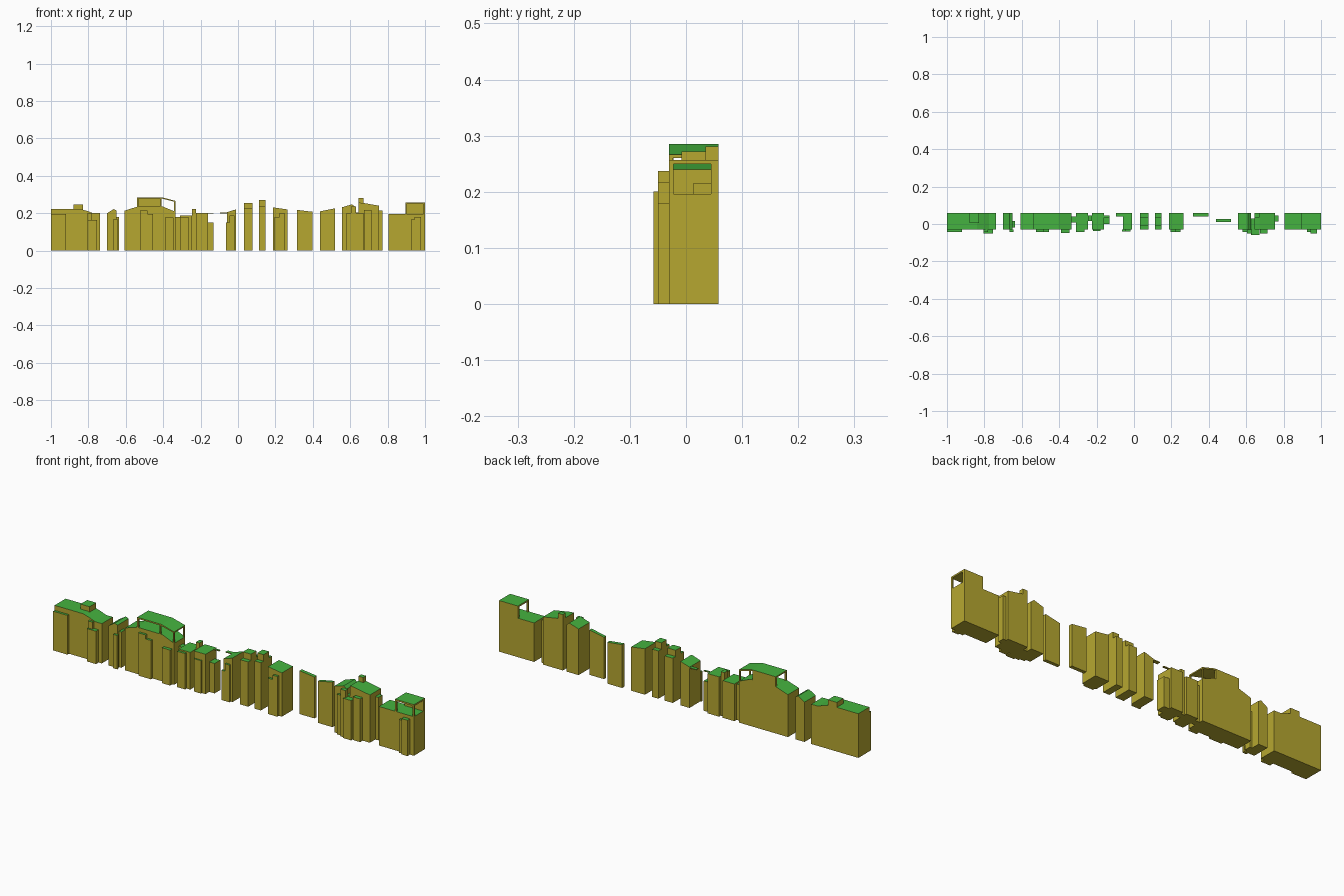
import bpy, bmesh

FRONT, BACK = -0.03, 0.058   # common street line and rear line


def material(name, col):
    m = bpy.data.materials.new(name)
    m.diffuse_color = col
    return m


WALL = material("wall_olive", (0.47, 0.39, 0.03, 1))
ROOF = material("roof_green", (0.06, 0.45, 0.05, 1))


def extrude(name, profile, y0, y1):
    """Extrude an x-z outline along y; upward faces get the roof colour."""
    bm = bmesh.new()
    face = bm.faces.new([bm.verts.new((x, y0, z)) for x, z in profile])
    ext = bmesh.ops.extrude_face_region(bm, geom=[face])
    verts = [v for v in ext["geom"] if isinstance(v, bmesh.types.BMVert)]
    bmesh.ops.translate(bm, vec=(0, y1 - y0, 0), verts=verts)
    bmesh.ops.recalc_face_normals(bm, faces=bm.faces)
    for f in bm.faces:
        f.normal_update()
        f.material_index = 1 if f.normal.z > 0.3 else 0
    mesh = bpy.data.meshes.new(name)
    bm.to_mesh(mesh)
    bm.free()
    mesh.materials.append(WALL)
    mesh.materials.append(ROOF)
    ob = bpy.data.objects.new(name, mesh)
    bpy.context.collection.objects.link(ob)
    return ob


def block(name, roofline, y0=FRONT, y1=BACK, base=0.0):
    """Building body under a roofline given left to right."""
    return extrude(name, [(roofline[0][0], base)] + roofline + [(roofline[-1][0], base)][:1], y0, y1)


def box(name, x0, x1, z1, y0=FRONT, y1=BACK, z0=0.0):
    return block(name, [(x0, z1), (x1, z1)], y0, y1, z0)


def bays(name, rows):
    """Projecting bays on the street side: x0, x1, height, front y."""
    for i, (x0, x1, z, y) in enumerate(rows):
        box(f"{name}_{i + 1}", x0, x1, z, y, FRONT)


# West end building with sloping east shoulder
block("west_building", [(-1, 0.222), (-0.84, 0.222), (-0.80, 0.21), (-0.775, 0.20), (-0.737, 0.20)])
box("west_roof_box", -0.88, -0.83, 0.247, 0.005, 0.058, 0.215)
bays("west_bay", [(-1, -0.92, 0.197, -0.042), (-0.805, -0.78, 0.20, -0.042),
                  (-0.805, -0.755, 0.165, -0.051)])

# Narrow building
block("narrow_building", [(-0.70, 0.20), (-0.665, 0.222), (-0.65, 0.215)])
box("narrow_side_wing", -0.65, -0.637, 0.18, -0.018, 0.015)
bays("narrow_bay", [(-0.665, -0.643, 0.17, -0.042)])

# Large hall with open roof loggia
block("hall_body", [(-0.608, 0.213), (-0.54, 0.235), (-0.40, 0.235), (-0.335, 0.208)])
extrude("hall_canopy", [(-0.54, 0.278), (-0.54, 0.285), (-0.405, 0.285), (-0.335, 0.266),
                        (-0.335, 0.260), (-0.407, 0.278)], FRONT, BACK)
box("hall_loggia_back_wall", -0.54, -0.41, 0.28, 0.048, BACK, 0.22)
for x in (-0.54, -0.417):
    box("hall_loggia_post", x, x + 0.008, 0.28, FRONT, -0.022, 0.22)
for y in (FRONT, BACK - 0.007):
    box("hall_canopy_post", -0.342, -0.335, 0.264, y, y + 0.007, 0.20)
bays("hall_bay", [(-0.525, -0.485, 0.215, -0.042), (-0.485, -0.455, 0.195, -0.042),
                  (-0.39, -0.345, 0.178, -0.047)])

# Low cottages with links between them
box("cottage_link_west", -0.335, -0.305, 0.18, 0.008, 0.04)
box("cottage_west", -0.31, -0.245, 0.187)
box("cottage_chimney_link", -0.245, -0.225, 0.222, 0.015, 0.045)
box("cottage_east", -0.225, -0.16, 0.20)
box("cottage_link_east", -0.16, -0.13, 0.15, 0.0, 0.045)
box("thin_roof_over_link", -0.16, -0.13, 0.202, 0.035, 0.045, 0.198)
box("thin_bridge_roof", -0.097, -0.06, 0.203, 0.04, BACK, 0.199)
bays("cottage_bay", [(-0.31, -0.265, 0.18, -0.042), (-0.22, -0.18, 0.165, -0.037)])

# Slim towers in the centre
block("center_house", [(-0.06, 0.205), (-0.01, 0.221)])
bays("center_bay", [(-0.065, -0.043, 0.15, -0.04), (-0.045, -0.02, 0.187, -0.04)])
for name, x0, x1, low, high in (("tower_west", 0.033, 0.078, 0.225, 0.256),
                                ("tower_east", 0.113, 0.148, 0.24, 0.272)):
    box(name, x0, x1, low)
    box(name + "_top", x0, x1, high, -0.008, 0.035, low - 0.01)

# House with gently falling roof
block("sloped_house", [(0.188, 0.231), (0.265, 0.22)])
bays("sloped_house_bay", [(0.195, 0.225, 0.18, -0.042), (0.222, 0.248, 0.202, -0.042)])

# Two free-standing thin wall panels
block("rear_panel", [(0.315, 0.218), (0.397, 0.208)], 0.04, BACK)
block("middle_panel", [(0.438, 0.21), (0.518, 0.226)], 0.01, 0.027)

# East terrace cluster with a chimney tower
block("terrace_west", [(0.557, 0.232), (0.61, 0.248), (0.625, 0.235)])
box("terrace_gap_wall", 0.62, 0.65, 0.205, FRONT, 0.03)
block("terrace_east", [(0.645, 0.257), (0.67, 0.255), (0.755, 0.24)])
box("terrace_chimney", 0.645, 0.672, 0.281, 0.035, BACK, 0.24)
box("terrace_side_wing", 0.755, 0.772, 0.216, 0.013, 0.045)
bays("terrace_bay", [(0.58, 0.615, 0.202, -0.042), (0.605, 0.632, 0.237, -0.05),
                     (0.625, 0.67, 0.20, -0.058), (0.675, 0.715, 0.217, -0.05)])

# East end building with open roof shelter
box("east_building", 0.805, 1.0, 0.196)
box("shelter_roof", 0.895, 1.0, 0.257, FRONT, BACK, 0.249)
box("shelter_back_wall", 0.895, 1.0, 0.25, 0.045, BACK, 0.19)
for x in (0.895, 0.993):
    box("shelter_post", x, x + 0.007, 0.25, FRONT, -0.022, 0.19)
bays("east_bay", [(0.925, 0.96, 0.167, -0.042), (0.945, 0.978, 0.18, -0.05)])
